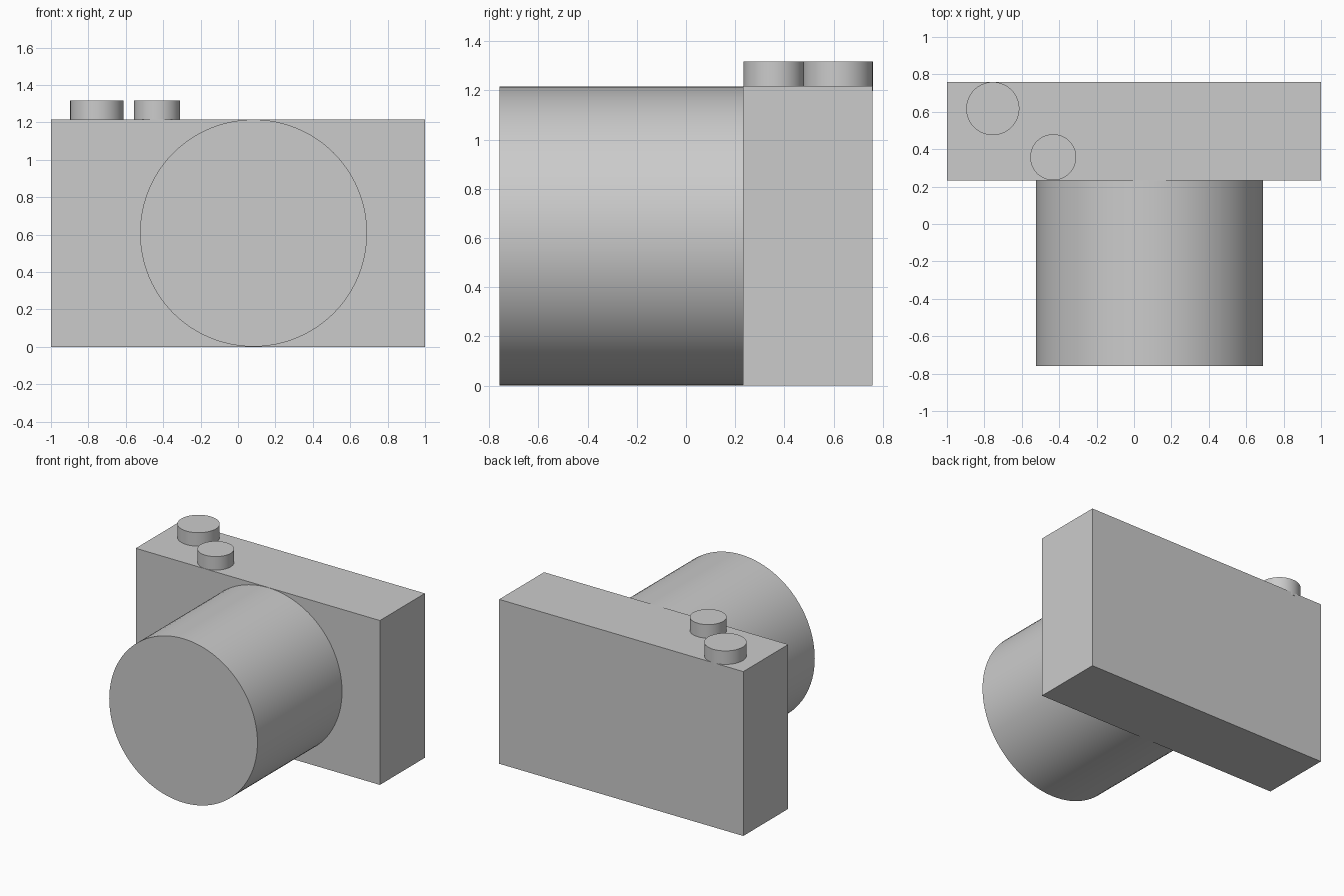
import bpy
import math
from mathutils import Vector

if "Cube" in bpy.data.objects:
    bpy.data.objects.remove(bpy.data.objects["Cube"], do_unlink=True)

# Single flat grey
grey = bpy.data.materials.new("plain_grey")
grey.use_nodes = True
color = (0.6, 0.6, 0.6, 1)
grey.diffuse_color = color
grey.node_tree.nodes["Principled BSDF"].inputs["Base Color"].default_value = color


def finish(name):
    obj = bpy.context.object
    obj.name = name
    obj.data.materials.append(grey)
    return obj


def cylinder(name, start, end, radius):
    """Smooth-sided capped cylinder between two points."""
    a, b = Vector(start), Vector(end)
    axis = b - a
    bpy.ops.mesh.primitive_cylinder_add(
        vertices=96, radius=radius, depth=axis.length,
        location=(a + b) / 2, rotation=axis.to_track_quat("Z", "Y").to_euler())
    obj = finish(name)
    bpy.ops.object.shade_smooth_by_angle(angle=math.radians(30))
    return obj


# Box body
HEIGHT, FRONT, BACK = 1.217, 0.232, 0.758
bpy.ops.mesh.primitive_cube_add(size=1, location=(0, (FRONT + BACK) / 2, HEIGHT / 2))
body = finish("camera_body")
body.scale = (2, BACK - FRONT, HEIGHT)
bpy.ops.object.transform_apply(location=False, rotation=False, scale=True)

# Lens barrel, nearly as tall as the body
cylinder("lens_barrel", (0.083, FRONT + 0.02, HEIGHT / 2),
         (0.083, -BACK, HEIGHT / 2), 0.607)

# Two round controls on the top
for name, x, y, r in (("mode_dial", -0.755, 0.617, 0.142),
                      ("shutter_button", -0.432, 0.357, 0.123)):
    cylinder(name, (x, y, HEIGHT - 0.02), (x, y, 1.317), r)
